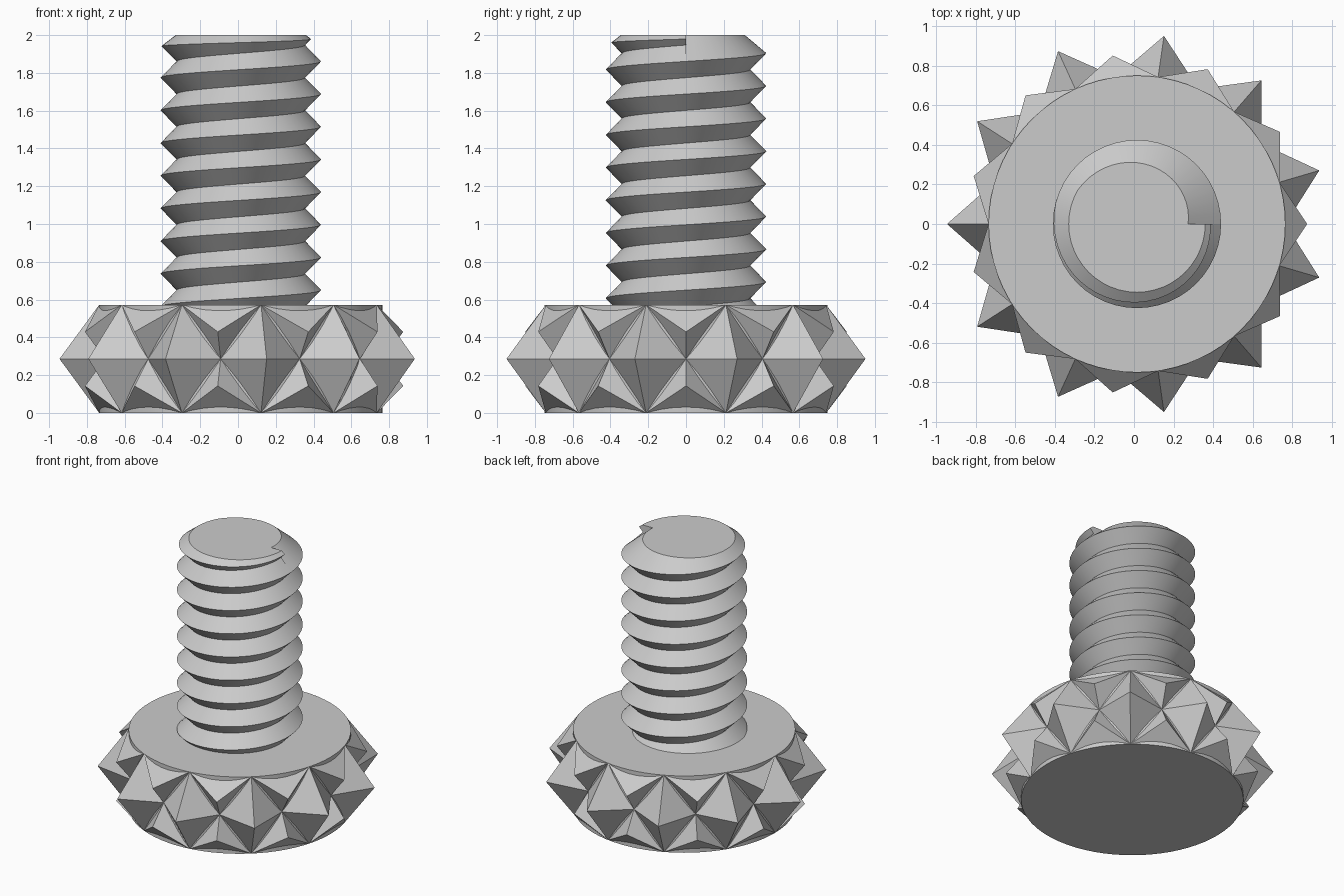
import bpy
import bmesh
from math import cos, sin, pi

cube = bpy.data.objects.get("Cube")
if cube:
    bpy.data.objects.remove(cube, do_unlink=True)

CX = 0.015                      # axis offset
HEAD_R, HEAD_H = 0.75, 0.572    # knob disc
SPIKES = 11
TOP = 2.0
PITCH, CREST_R, ROOT_R = 0.173, 0.425, 0.34
FIRST_CREST, TURNS, STEPS = 0.477, 8, 48

grey = bpy.data.materials.new("light_grey")
grey.use_nodes = True
colour = (0.6, 0.6, 0.6, 1)
grey.diffuse_color = colour
grey.node_tree.nodes["Principled BSDF"].inputs["Base Color"].default_value = colour


def polar(r, a, z):
    return (CX + r * cos(a), r * sin(a), z)


def finish(bm, name, smooth=False):
    bmesh.ops.remove_doubles(bm, verts=bm.verts, dist=0.0005)
    bmesh.ops.recalc_face_normals(bm, faces=bm.faces)
    mesh = bpy.data.meshes.new(name)
    bm.to_mesh(mesh)
    bm.free()
    mesh.materials.append(grey)
    ob = bpy.data.objects.new(name, mesh)
    bpy.context.collection.objects.link(ob)
    if smooth:
        bpy.ops.object.select_all(action="DESELECT")
        ob.select_set(True)
        bpy.context.view_layer.objects.active = ob
        bpy.ops.object.shade_smooth_by_angle(angle=pi / 6)
    return ob


def pyramid(bm, base, tip):
    """Closed spike from a loop of base points to one tip."""
    verts = [bm.verts.new(p) for p in base]
    apex = bm.verts.new(tip)
    for a, b in zip(verts, verts[1:] + verts[:1]):
        bm.faces.new((a, b, apex))
    bm.faces.new(verts[::-1])


# Knob disc
bm = bmesh.new()
geom = bmesh.ops.create_cone(bm, cap_ends=True, segments=72, radius1=HEAD_R,
                             radius2=HEAD_R, depth=HEAD_H)
bmesh.ops.translate(bm, verts=geom["verts"], vec=(CX, 0, HEAD_H / 2))
finish(bm, "knob_disc", smooth=True)

# Grip spikes: large diamonds, with small spikes above and below each gap
large, small = bmesh.new(), bmesh.new()
half, mid = pi / SPIKES, HEAD_H / 2
for i in range(SPIKES):
    a = pi + 2 * half * i
    pyramid(large, [polar(HEAD_R, a, 0), polar(HEAD_R, a + half, mid),
                    polar(HEAD_R, a, HEAD_H), polar(HEAD_R, a - half, mid)],
            polar(0.96, a, mid))
    for rim, tip_z in ((HEAD_H, mid * 1.5), (0, mid * 0.5)):
        pyramid(small, [polar(HEAD_R, a, rim), polar(HEAD_R, a + half, mid),
                        polar(HEAD_R, a + 2 * half, rim)],
                polar(0.86, a + half, tip_z))
finish(large, "large_grip_spikes")
finish(small, "small_grip_spikes")


# Threaded shaft: one zigzag profile per angle, rising one pitch per turn
def thread_profile(f):
    pts = []
    for k in range(TURNS + 1):
        crest = FIRST_CREST + PITCH * (k + f)
        pts += [(ROOT_R, crest - PITCH / 2), (CREST_R, crest)]
    # Chamfer the last crest with a cone
    rim, slope = 0.345, 1.3
    root, crest = pts[-2][1], pts[-1][1]
    if CREST_R > rim + slope * (TOP - crest):
        z = (rim + slope * TOP - ROOT_R + root) / (1 + slope)
        pts[-1] = (rim + slope * (TOP - z), z)
    pts.append((min(rim, CREST_R - 1.2 * (TOP - crest)), TOP))
    return pts


bm = bmesh.new()
columns = []
for s in range(STEPS + 1):
    f = s / STEPS
    columns.append([bm.verts.new(polar(r, 2 * pi * f, z)) for r, z in thread_profile(f)])
for c, d in zip(columns, columns[1:]):
    for j in range(len(c) - 1):
        bm.faces.new((c[j], d[j], d[j + 1], c[j + 1]))
# Thread end step and flat top
first, last = columns[0], columns[-1]
bm.faces.new([first[-1], first[-2]] + last[-3:])
bm.faces.new([c[-1] for c in columns])
finish(bm, "threaded_shaft", smooth=True)
